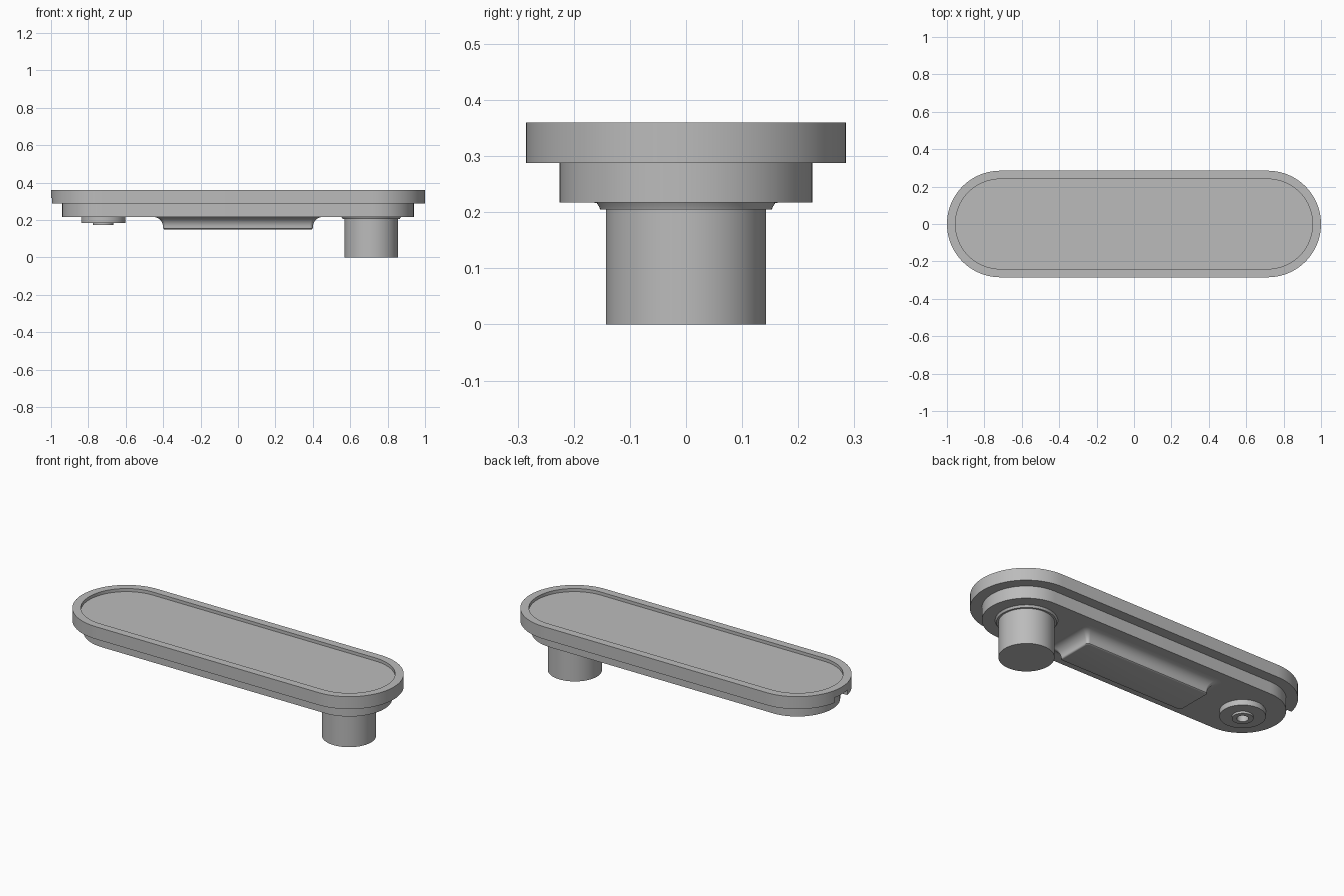
import bpy
import bmesh
import math

cube = bpy.data.objects.get("Cube")
if cube:
    bpy.data.objects.remove(cube, do_unlink=True)

GREY = (0.5, 0.5, 0.5, 1.0)
grey = bpy.data.materials.new("plain grey")
grey.use_nodes = True
grey.diffuse_color = GREY
grey.node_tree.nodes["Principled BSDF"].inputs["Base Color"].default_value = GREY

STEPS = 20          # segments per quarter turn
END_X = 0.715       # centre of each rounded end


def ring(hx, hy, radius, z, cx=0.0):
    """Rounded rectangle outline; also makes circles and long ovals."""
    points = []
    for quarter, (sx, sy) in enumerate([(1, 1), (-1, 1), (-1, -1), (1, -1)]):
        for i in range(STEPS + 1):
            a = (quarter + i / STEPS) * math.pi / 2
            points.append((cx + sx * (hx - radius) + radius * math.cos(a),
                           sy * (hy - radius) + radius * math.sin(a), z))
    return points


def oval(r, z):
    return ring(END_X + r, r, r, z)


def turned(cx, profile):
    return [ring(r, r, r, z, cx) for r, z in profile]


def loft(name, rings):
    """Skin a stack of outlines and cap both ends."""
    bm = bmesh.new()
    loops = [[bm.verts.new(p) for p in pts] for pts in rings]
    for low, high in zip(loops, loops[1:]):
        for i in range(len(low)):
            j = (i + 1) % len(low)
            bm.faces.new((low[i], low[j], high[j], high[i]))
    bm.faces.new(loops[0])
    bm.faces.new(loops[-1])
    bmesh.ops.remove_doubles(bm, verts=bm.verts, dist=1e-5)
    bmesh.ops.recalc_face_normals(bm, faces=bm.faces)
    mesh = bpy.data.meshes.new(name)
    bm.to_mesh(mesh)
    bm.free()
    mesh.materials.append(grey)
    obj = bpy.data.objects.new(name, mesh)
    bpy.context.collection.objects.link(obj)
    return obj


def select_only(obj):
    bpy.ops.object.select_all(action="DESELECT")
    obj.select_set(True)
    bpy.context.view_layer.objects.active = obj


# Upper plate with a shallow recessed top
plate = loft("top_plate", [oval(0.285, 0.288), oval(0.285, 0.36),
                           oval(0.24, 0.36), oval(0.24, 0.342)])

# Small notch under the rim at the right end
cutter = loft("notch_cutter", [ring(0.06, 0.06, 0.002, z, -0.995)
                               for z in (0.25, 0.318)])
cutter.hide_render = True
select_only(plate)
cut = plate.modifiers.new("notch", "BOOLEAN")
cut.operation = "DIFFERENCE"
cut.solver = "EXACT"
cut.object = cutter
bpy.ops.object.modifier_apply(modifier=cut.name)
bpy.data.objects.remove(cutter, do_unlink=True)

# Narrower body below the plate
body = loft("lower_body", [oval(0.225, 0.217), oval(0.225, 0.289)])

# Round post with a thin collar where it meets the body
post = loft("post", turned(0.7125, [(0.1425, 0), (0.1425, 0.205), (0.153, 0.205),
                                    (0.155, 0.21), (0.16, 0.218)]))

# Central rib: softened lower edge, then a concave flare into the body
FLARE = 0.055
rib_rings = []
for i in range(4):
    a = i / 3 * math.pi / 2
    inset = 0.008 * (1 - math.sin(a))
    rib_rings.append(ring(0.4 - inset, 0.11 - inset, 0.016,
                          0.15 + 0.008 * (1 - math.cos(a))))
for i in range(11):
    a = i / 10 * math.pi / 2
    out = FLARE * (1 - math.cos(a))
    rib_rings.append(ring(0.4 + out, 0.11 + out, 0.016 + out / 3,
                          0.162 + FLARE * math.sin(a)))
rib = loft("central_rib", rib_rings)

# Stepped button with a hole in its tip
button = loft("button", turned(-0.72, [(0.118, 0.218), (0.118, 0.185), (0.055, 0.185),
                                       (0.055, 0.173), (0.03, 0.173), (0.03, 0.21)]))

for part in (plate, body, post, rib, button):
    select_only(part)
    bpy.ops.object.shade_smooth_by_angle(angle=math.radians(30))
